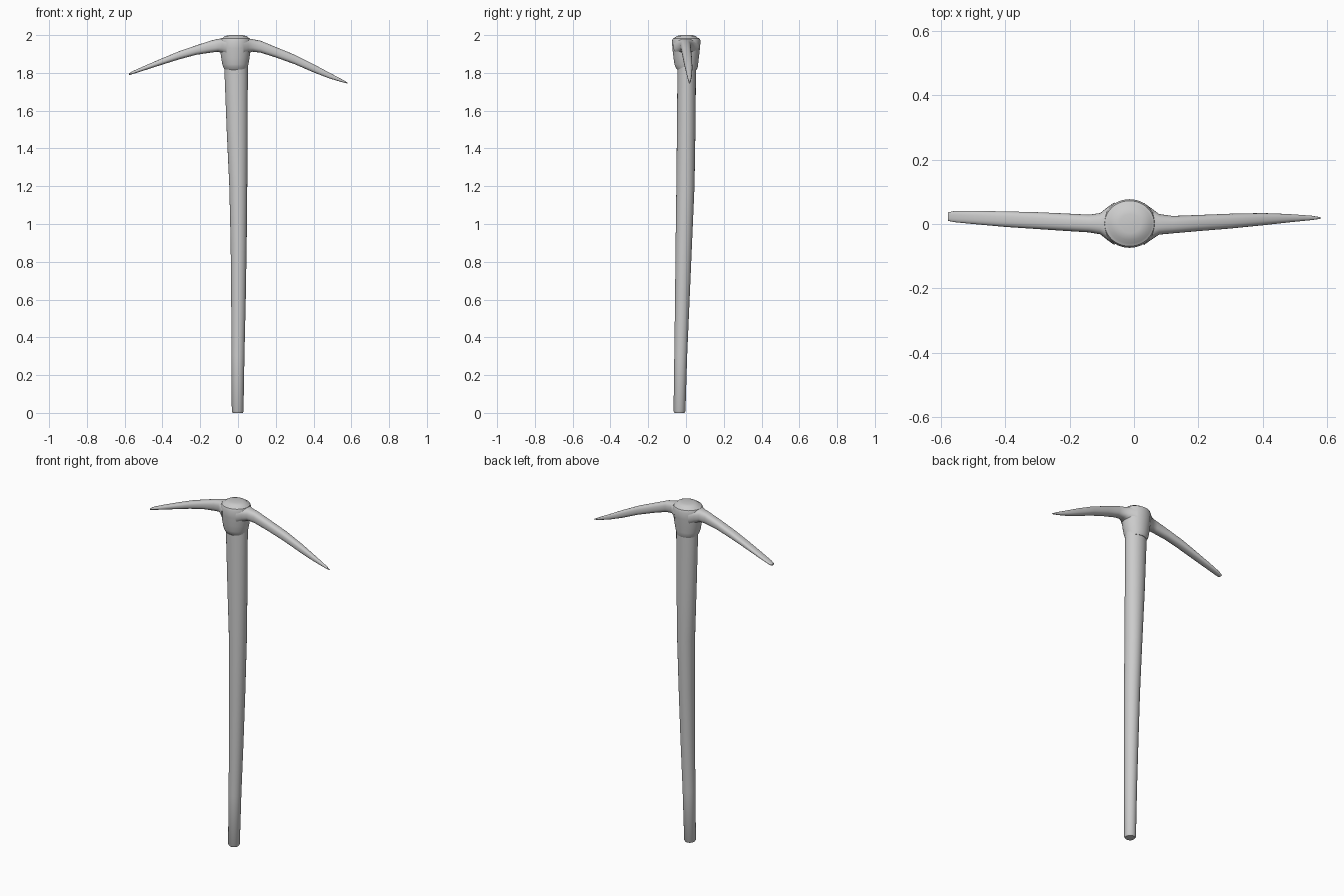
import bpy, bmesh
from math import cos, sin, pi


def loft(name, sections, axis, sides=40, power=1.0, angle=0.7):
    """Skin ovals along an axis. Section: (position, min_a, max_a, min_b, max_b).
    axis 'Z': a = x, b = y.  axis 'X': a = y, b = z."""
    bm = bmesh.new()
    rings = []
    for p, a0, a1, b0, b1 in sections:
        ring = []
        for i in range(sides):
            t = 2 * pi * i / sides
            c, s = cos(t), sin(t)
            c = abs(c) ** power * (1 if c > 0 else -1)
            s = abs(s) ** power * (1 if s > 0 else -1)
            a = (a0 + a1) / 2 + c * (a1 - a0) / 2
            b = (b0 + b1) / 2 + s * (b1 - b0) / 2
            ring.append(bm.verts.new((a, b, p) if axis == 'Z' else (p, a, b)))
        rings.append(ring)
    for r, q in zip(rings, rings[1:]):
        for i in range(sides):
            j = (i + 1) % sides
            bm.faces.new((r[i], r[j], q[j], q[i]))
    bm.faces.new(rings[0])
    bm.faces.new(rings[-1])
    bmesh.ops.recalc_face_normals(bm, faces=bm.faces)
    mesh = bpy.data.meshes.new(name)
    bm.to_mesh(mesh)
    bm.free()
    ob = bpy.data.objects.new(name, mesh)
    bpy.context.collection.objects.link(ob)
    bpy.ops.object.select_all(action='DESELECT')
    bpy.context.view_layer.objects.active = ob
    ob.select_set(True)
    bpy.ops.object.shade_smooth_by_angle(angle=angle)
    return ob


# long tapered handle, leaning slightly toward the back
loft("handle", [
    (0.000, -0.028, 0.025, -0.061, -0.008),
    (0.008, -0.033, 0.029, -0.066, -0.003),
    (0.30, -0.034, 0.034, -0.062, 0.006),
    (0.60, -0.036, 0.041, -0.058, 0.019),
    (0.90, -0.039, 0.046, -0.055, 0.032),
    (1.20, -0.046, 0.049, -0.051, 0.045),
    (1.50, -0.060, 0.051, -0.048, 0.050),
    (1.84, -0.073, 0.052, -0.045, 0.053)], 'Z')

# flared socket with the domed handle end on top
loft("head_socket", [
    (1.815, -0.070, 0.048, -0.044, 0.056),
    (1.830, -0.078, 0.050, -0.056, 0.062),
    (1.845, -0.083, 0.055, -0.061, 0.064),
    (1.880, -0.089, 0.061, -0.066, 0.068),
    (1.930, -0.096, 0.068, -0.072, 0.074),
    (1.970, -0.096, 0.068, -0.074, 0.077),
    (1.982, -0.091, 0.063, -0.069, 0.072),
    (1.986, -0.080, 0.055, -0.060, 0.062),
    (1.995, -0.070, 0.046, -0.050, 0.052),
    (2.000, -0.045, 0.022, -0.028, 0.030)], 'Z')

# left blade, ending in a narrow blunt chisel edge
loft("left_blade", [
    (-0.060, -0.066, 0.068, 1.890, 1.984),
    (-0.085, -0.048, 0.050, 1.905, 1.982),
    (-0.105, -0.032, 0.034, 1.912, 1.980),
    (-0.140, -0.026, 0.029, 1.908, 1.972),
    (-0.220, -0.021, 0.033, 1.896, 1.946),
    (-0.310, -0.015, 0.037, 1.872, 1.915),
    (-0.400, -0.009, 0.039, 1.844, 1.878),
    (-0.500, 0.000, 0.041, 1.812, 1.835),
    (-0.560, 0.006, 0.040, 1.793, 1.808),
    (-0.578, 0.010, 0.036, 1.788, 1.797)], 'X', 28, 0.8)

# right blade, ending in a point
loft("right_blade", [
    (0.030, -0.066, 0.066, 1.890, 1.984),
    (0.055, -0.048, 0.048, 1.905, 1.982),
    (0.078, -0.033, 0.031, 1.912, 1.978),
    (0.120, -0.029, 0.025, 1.907, 1.970),
    (0.200, -0.022, 0.028, 1.882, 1.937),
    (0.300, -0.014, 0.032, 1.846, 1.896),
    (0.400, -0.004, 0.034, 1.803, 1.846),
    (0.480, 0.005, 0.031, 1.772, 1.803),
    (0.550, 0.012, 0.026, 1.751, 1.766),
    (0.580, 0.016, 0.021, 1.744, 1.749)], 'X', 28, 0.8)
